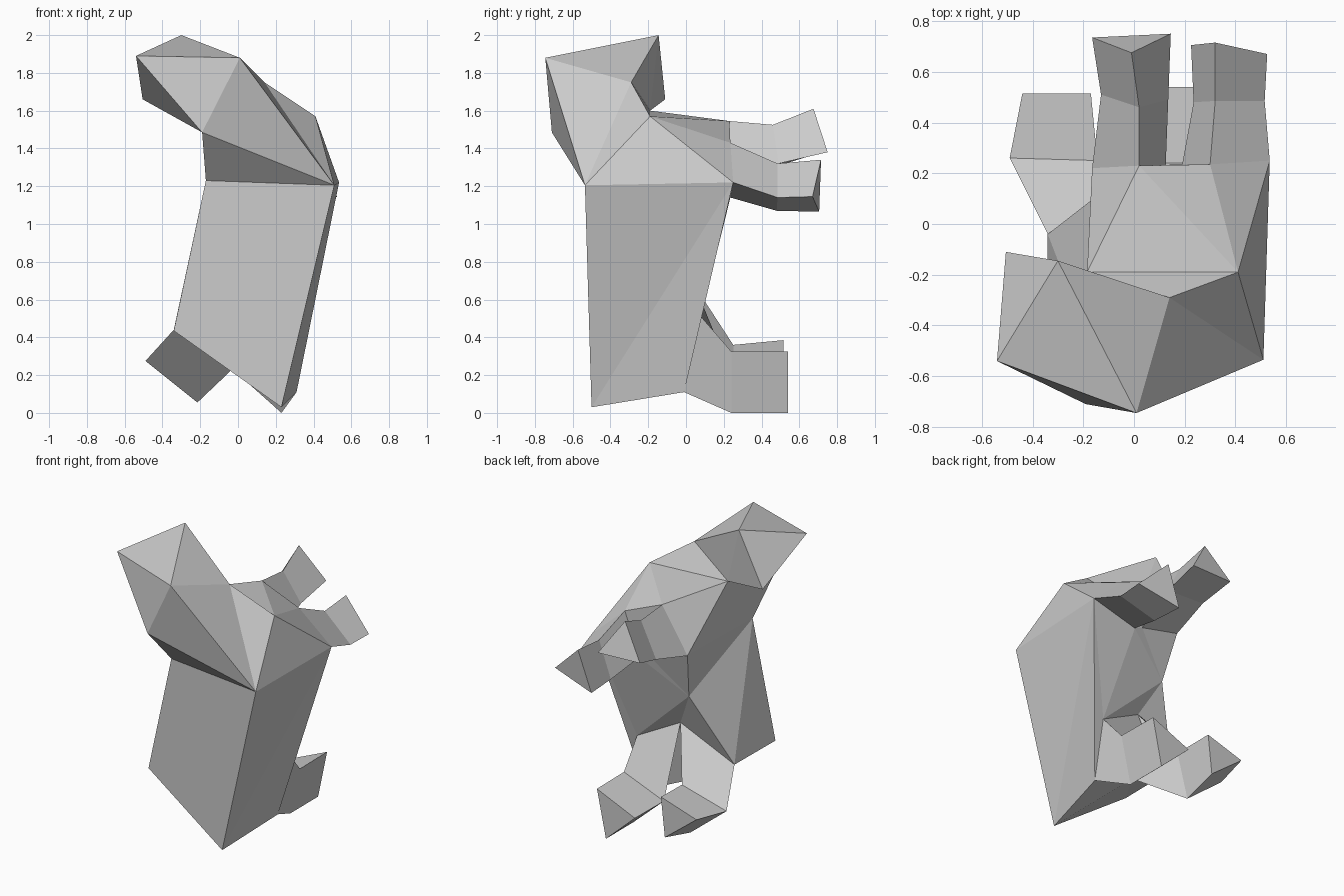
import bpy
import bmesh
from mathutils import Vector

if "Cube" in bpy.data.objects:
    bpy.data.objects.remove(bpy.data.objects["Cube"])

# Shared landmarks of the faceted figure: skull (H*), torso corners, limb roots
P = {
    "H1": (-.30, -.145, 2.0), "H2": (.01, -.745, 1.88), "H3": (-.54, -.54, 1.89),
    "H4": (-.19, -.71, 1.485), "H5": (-.505, -.11, 1.66), "H6": (.14, -.29, 1.75),
    "S": (.41, -.19, 1.57), "S2": (.535, .25, 1.22), "S3": (-.185, -.19, 1.60),
    "A": (.51, -.535, 1.205), "B": (.23, -.5, .03),
    "C": (-.17, -.48, 1.23), "E": (-.34, -.485, .435),
    "D": (-.165, .22, 1.24), "F": (-.116, .134, .915), "G": (-.34, -.04, .44),
    "K": (.316, .079, .51), "R": (.31, -.01, .11),
    "T": (.008, .048, .67), "Q": (-.01, -.03, .25),
    "U1": (.30, .235, 1.43), "U2": (.19, .235, 1.14),
    "V1": (.02, .23, 1.545), "V2": (.125, .23, 1.17),
}


def finish(name, bm):
    bmesh.ops.recalc_face_normals(bm, faces=bm.faces)
    mid = sum((v.co for v in bm.verts), Vector()) / len(bm.verts)
    out = sum(f.calc_area() * f.normal.dot(f.calc_center_median() - mid) for f in bm.faces)
    if out < 0:
        bmesh.ops.reverse_faces(bm, faces=bm.faces)
    mesh = bpy.data.meshes.new(name)
    bm.to_mesh(mesh)
    bm.free()
    bpy.context.collection.objects.link(bpy.data.objects.new(name, mesh))


def shell(name, faces):
    """Faceted shell; each face is a group of landmark names."""
    bm = bmesh.new()
    verts = {}
    for face in faces.split(","):
        keys = face.split()
        for k in keys:
            if k not in verts:
                verts[k] = bm.verts.new(P[k])
        bm.faces.new([verts[k] for k in keys])
    finish(name, bm)


def limb(name, root, joint, tip):
    """Three-sided tube from a root triangle through a joint to a capped tip."""
    bm = bmesh.new()
    rings = [[bm.verts.new(p) for p in ring]
             for ring in ([P[k] for k in root.split()], joint, tip)]
    for a, b in zip(rings, rings[1:]):
        for i in range(3):
            j = (i + 1) % 3
            bm.faces.new((a[i], a[j], b[j], b[i]))
    bm.faces.new(rings[-1])
    finish(name, bm)


# Head and neck
shell("head", "H1 H3 H2, H1 H2 H6, H1 H5 H3, H2 H3 H4, H3 H5 H4, H5 S3 H4,"
              "H1 S3 H5, H1 H6 S3, H6 S S3, H2 H4 A, H2 A H6, H6 A S,"
              "H4 C A, S3 C H4")

# Torso: front, right side, back, left side, underside, shoulders
shell("torso", "C A B E, A S2 B, B S2 R, R S2 K,"
               "S2 U2 K, U2 F K, U2 V2 F, V2 D F, F K T,"
               "D F C, F G C, C G E, F T G,"
               "E B Q, B R Q, E Q G, T Q R,"
               "S3 V1 D, S3 S V1, S U1 V1, S S2 U1, V1 U1 U2, V1 U2 V2,"
               "S A S2, S3 D C")

# Arms reaching backwards
limb("right_arm", "S2 U1 U2",
     [(.515, .485, 1.14), (.32, .485, 1.32), (.235, .48, 1.07)],
     [(.525, .67, 1.145), (.32, .715, 1.34), (.225, .705, 1.065)])
limb("left_arm", "D V1 V2",
     [(-.13, .51, 1.315), (.02, .46, 1.525), (.135, .49, 1.32)],
     [(-.165, .735, 1.385), (-.01, .675, 1.61), (.145, .75, 1.38)])

# Legs with feet
limb("right_leg", "K T R",
     [(.303, .24, .325), (.0, .24, .205), (.23, .24, .0)],
     [(.298, .54, .325), (.01, .54, .2), (.23, .54, .0)])
limb("left_leg", "T G Q",
     [(-.144, .25, .36), (-.49, .26, .275), (-.215, .26, .055)],
     [(-.17, .515, .385), (-.44, .515, .30), (-.2, .515, .115)])
